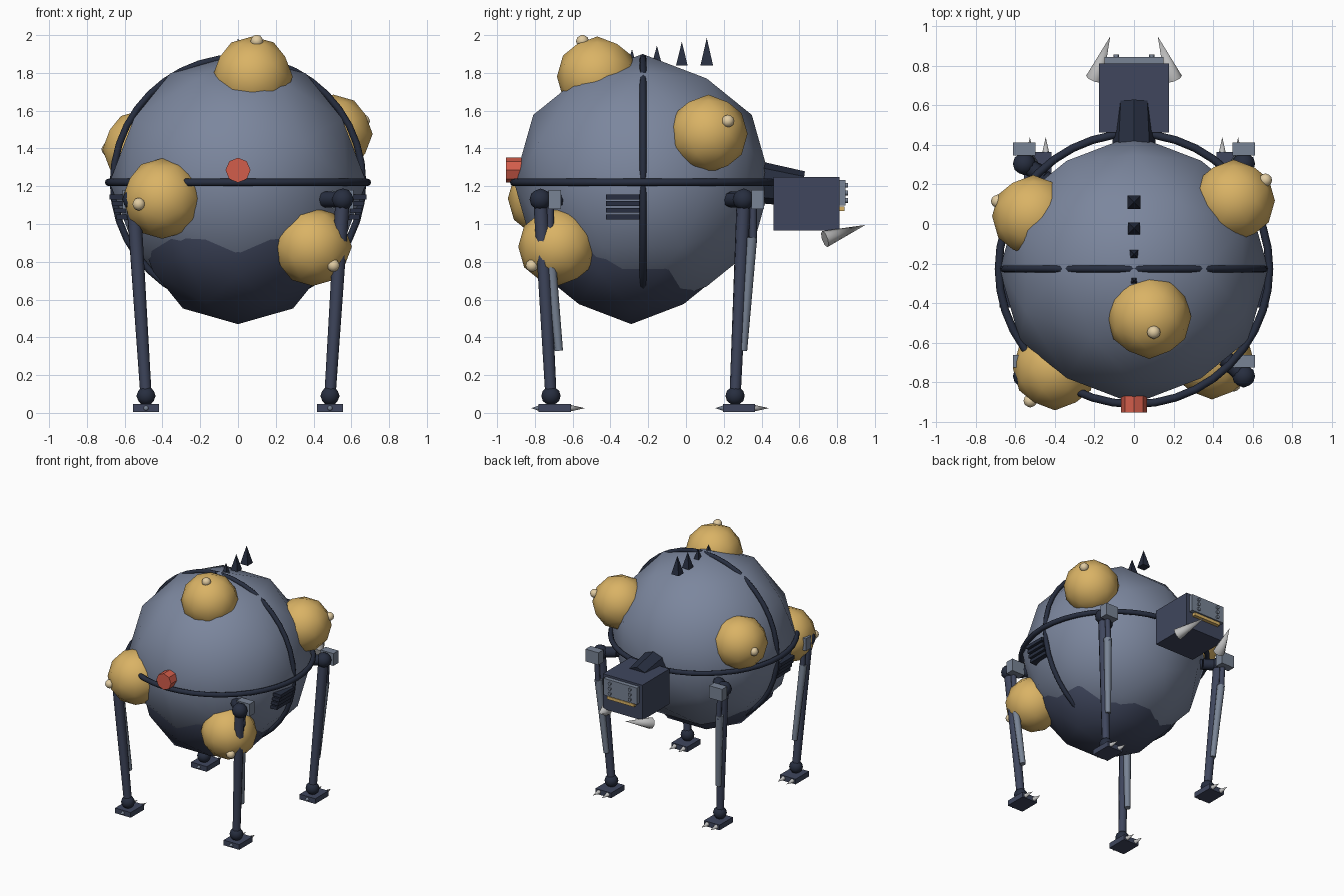
import bpy, math
from mathutils import Vector

if "Cube" in bpy.data.objects:
    bpy.data.objects.remove(bpy.data.objects["Cube"])

def mat(name, r, g, b):
    m = bpy.data.materials.new(name)
    m.diffuse_color = (r, g, b, 1)
    m.use_nodes = True
    m.node_tree.nodes["Principled BSDF"].inputs["Base Color"].default_value = m.diffuse_color
    return m

SHELL = mat("shell_blue", .2, .24, .34)
DARK = mat("dark_trim", .02, .027, .05)
LIMB = mat("limb_blue", .05, .062, .11)
STEEL = mat("steel", .19, .23, .3)
SILVER = mat("silver", .5, .5, .5)
GOLD = mat("gold", .7, .45, .13)
CREAM = mat("cream", .75, .6, .36)
RED = mat("red", .65, .11, .07)

def finish(name, m, smooth=None):
    o = bpy.context.object
    o.name = name
    o.data.materials.append(m)
    if smooth == "full":
        bpy.ops.object.shade_smooth()
    elif smooth:
        bpy.ops.object.shade_smooth_by_angle(angle=math.radians(smooth))
    return o

def ball(name, loc, r, m, sub=2):
    # icosphere turned so that an edge lies across the top
    bpy.ops.mesh.primitive_ico_sphere_add(subdivisions=sub, radius=r, location=loc,
                                          rotation=(0, -math.radians(31.717), 0))
    return finish(name, m, "full")

def box(name, loc, size, m, rot=(0, 0, 0)):
    bpy.ops.mesh.primitive_cube_add(size=1, location=loc, rotation=rot)
    o = bpy.context.object
    o.scale = size
    return finish(name, m)

def rod(name, a, b, r1, r2, m, n=8, smooth=50):
    # tapered rod between two points
    a, b = Vector(a), Vector(b)
    d = b - a
    bpy.ops.mesh.primitive_cone_add(vertices=n, radius1=r1, radius2=r2, depth=d.length,
                                    location=(a + b) / 2,
                                    rotation=d.to_track_quat('Z', 'Y').to_euler())
    return finish(name, m, smooth)

def ring(name, major, minor, rot=(0, 0, 0)):
    bpy.ops.mesh.primitive_torus_add(major_segments=40, minor_segments=8, major_radius=major,
                                     minor_radius=minor, location=(0, -.227, 1.22), rotation=rot)
    return finish(name, DARK, "full")

# Round body, belly plate and seam rings
ball("body", (0, -.23, 1.22), .68, SHELL)
ball("belly", (0, -.29, 1.025), .555, LIMB)
ring("equator_ring", .685, .02)
ring("vertical_ring", .661, .018, (math.pi / 2, 0, 0))

# Gold bumps, each with a small tip: centre, radius, tip position
BUMPS = [((.077, -.47, 1.78), .213, (.10, -.548, 1.968)),
         ((-.40, -.73, 1.135), .213, (-.525, -.895, 1.105)),
         ((.395, -.68, .88), .208, (.505, -.815, .78)),
         ((.505, .118, 1.477), .208, (.665, .222, 1.545)),
         ((-.51, .04, 1.395), .208, (-.69, .115, 1.395))]
for i, (c, r, t) in enumerate(BUMPS):
    ball(f"bump_{i}", c, r, GOLD)
    ball(f"bump_tip_{i}", t, .034, CREAM)

# Front eye
rod("eye", (0, -.87, 1.285), (0, -.953, 1.285), .066, .066, RED, 8, None)

# Back spikes, shrinking towards the front
for i in range(4):
    bpy.ops.mesh.primitive_cone_add(vertices=4, radius1=.047 - .004 * i, radius2=0,
                                    depth=.145 - .02 * i,
                                    location=(0, .11 - .132 * i, 1.84 + (.145 - .02 * i) / 2),
                                    rotation=(0, 0, math.pi / 4))
    finish(f"back_spike_{i}", DARK)

# Side vents
for s in (-1, 1):
    for i in range(4):
        box(f"vent_slat_{s}_{i}", (s * (.645 - .012 * i), -.335, 1.143 - .035 * i),
            (.07, .175, .026), DARK)

# Four legs with hip, strut, ankle and clawed foot
for s in (-1, 1):
    for end, y in (("front", -.77), ("rear", .305)):
        n = f"{end}_{'left' if s < 0 else 'right'}"
        fx, ay = s * .487, y + .05 if y < 0 else y - .045
        ay = -.715 if y < 0 else .26
        inner = (s * .46, y + .09 if y < 0 else y - .065, 1.13)
        rod(n + "_hip_axle", inner, (s * .555, y, 1.13), .043, .043, DARK)
        rod(n + "_hip_root", (s * .36, inner[1] + (.12 if y < 0 else -.1), 1.13), inner,
            .04, .04, DARK)
        ball(n + "_hip_joint", (s * .555, y, 1.13), .058, DARK)
        box(n + "_hip_bracket", (s * .555, y + .075, 1.13), (.115, .065, .1), STEEL)
        rod(n + "_leg", (s * .553, y, 1.12), (fx, ay, .09), .038, .03, LIMB)
        rod(n + "_piston", (s * .552, y + .05, 1.1), (s * .542, y + .05, .9),
            .02, .02, LIMB)
        rod(n + "_strut", (s * .543, y + .042, .93), (s * .503, ay + .042, .33),
            .03, .022, STEEL)
        ball(n + "_ankle", (fx, ay, .09), .051, DARK)
        fy = ay + .02
        box(n + "_foot", (fx, fy, .025), (.14, .17, .042), LIMB)
        for dx in (-.04, .04):
            rod(n + "_toe_claw", (fx + dx, fy + .07, .025), (fx + dx, fy + .16, .025),
                .02, 0, SILVER)
        rod(n + "_heel_claw", (fx, fy - .075, .025), (fx, fy - .125, .025), .017, 0, STEEL)

# Neck and rear head box
rod("neck", (0, .36, 1.225), (0, .615, 1.185), .112, .095, DARK, 8, 30)
box("head", (0, .637, 1.107), (.352, .35, .285), LIMB)
box("face_plate", (0, .825, 1.165), (.3, .04, .135), STEEL)
box("mouth_strip", (0, .825, 1.08), (.24, .03, .024), GOLD)
for s in (-1, 1):
    for z in (1.205, 1.165, 1.125):
        rod("face_bolt", (s * .09, .84, z), (s * .09, .857, z), .013, .013, STEEL)
    # Tusks below the head
    rod("tusk", (s * .2, .735, .92), (s * .12, .95, .995), .045, 0, SILVER, 8)
